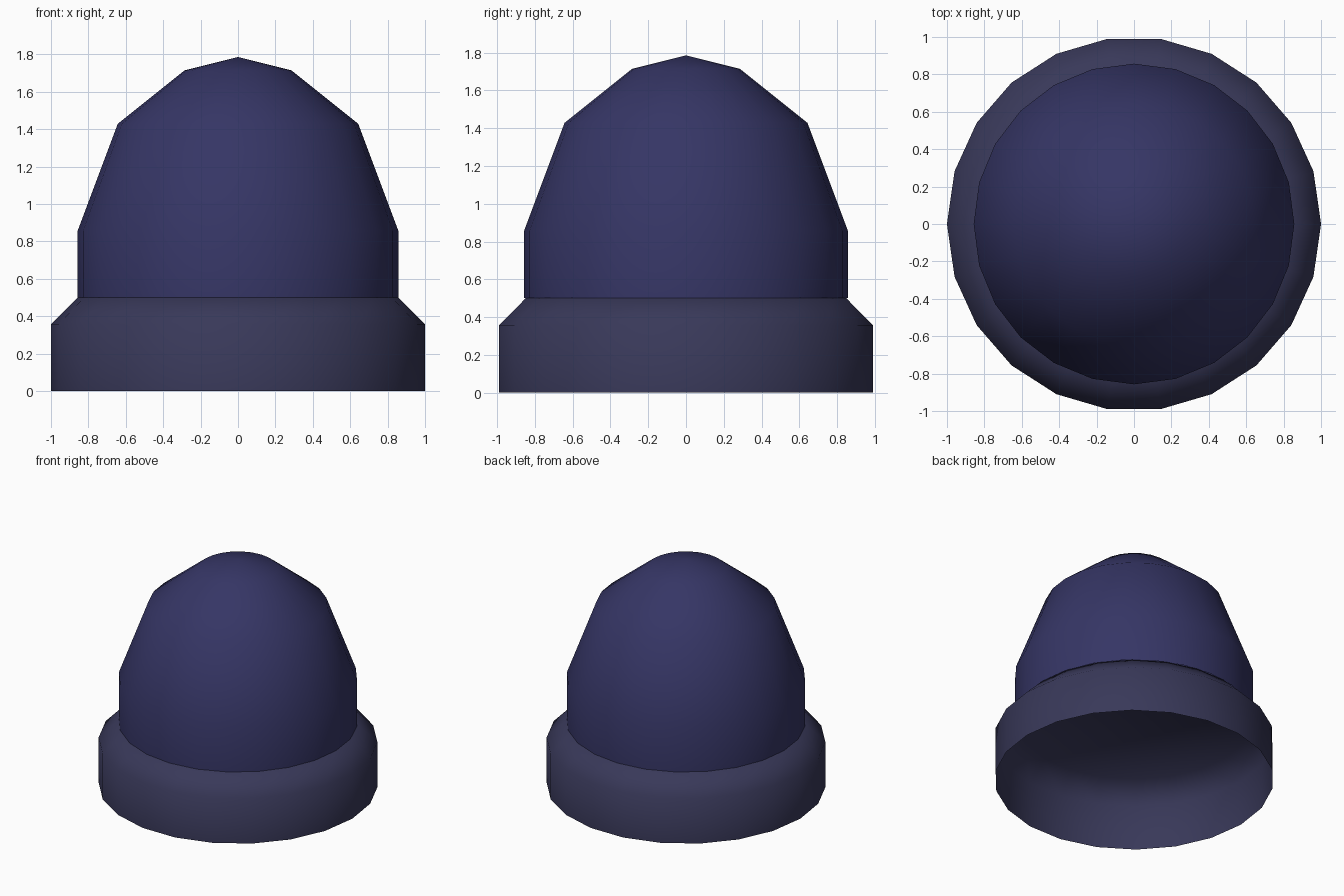
import bpy, bmesh
from math import cos, sin, pi, radians

if "Cube" in bpy.data.objects:
    bpy.data.objects.remove(bpy.data.objects["Cube"])


def material(name, rgb):
    m = bpy.data.materials.new(name)
    m.diffuse_color = (*rgb, 1)
    m.use_nodes = True
    m.node_tree.nodes["Principled BSDF"].inputs["Base Color"].default_value = m.diffuse_color
    return m


def lathe(name, profile, sides, mat):
    """Revolve (radius, z) points about z; a zero radius closes to a point."""
    bm = bmesh.new()
    rings = []
    for r, z in profile:
        n = sides if r > 0 else 1
        rings.append([bm.verts.new((r * cos(2 * pi * i / sides),
                                    r * sin(2 * pi * i / sides), z)) for i in range(n)])
    for low, high in zip(rings, rings[1:]):
        for i in range(sides):
            j = (i + 1) % sides
            if len(high) == 1:
                bm.faces.new((low[i], low[j], high[0]))
            else:
                bm.faces.new((low[i], low[j], high[j], high[i]))
    if len(rings[-1]) > 1:
        bm.faces.new(rings[-1])
    mesh = bpy.data.meshes.new(name)
    bm.to_mesh(mesh)
    bm.free()
    mesh.materials.append(mat)
    obj = bpy.data.objects.new(name, mesh)
    bpy.context.collection.objects.link(obj)
    bpy.ops.object.select_all(action='DESELECT')
    obj.select_set(True)
    bpy.context.view_layer.objects.active = obj
    bpy.ops.object.shade_smooth_by_angle(angle=radians(60))
    return obj


U = 1 / 14  # the shape sits on a grid of fourteenths

# Folded brim: open below, chamfered and closed at the top
lathe("brim", [(1, 0), (1, 5 * U), (12 * U, 7 * U)], 22,
      material("brim_blue", (0.04, 0.04, 0.1)))

# Domed crown rising from the brim
lathe("crown", [(12 * U, 7 * U), (12 * U, 12 * U), (9 * U, 20 * U),
                (4 * U, 24 * U), (0, 25 * U)], 24,
      material("crown_blue", (0.036, 0.036, 0.13)))
